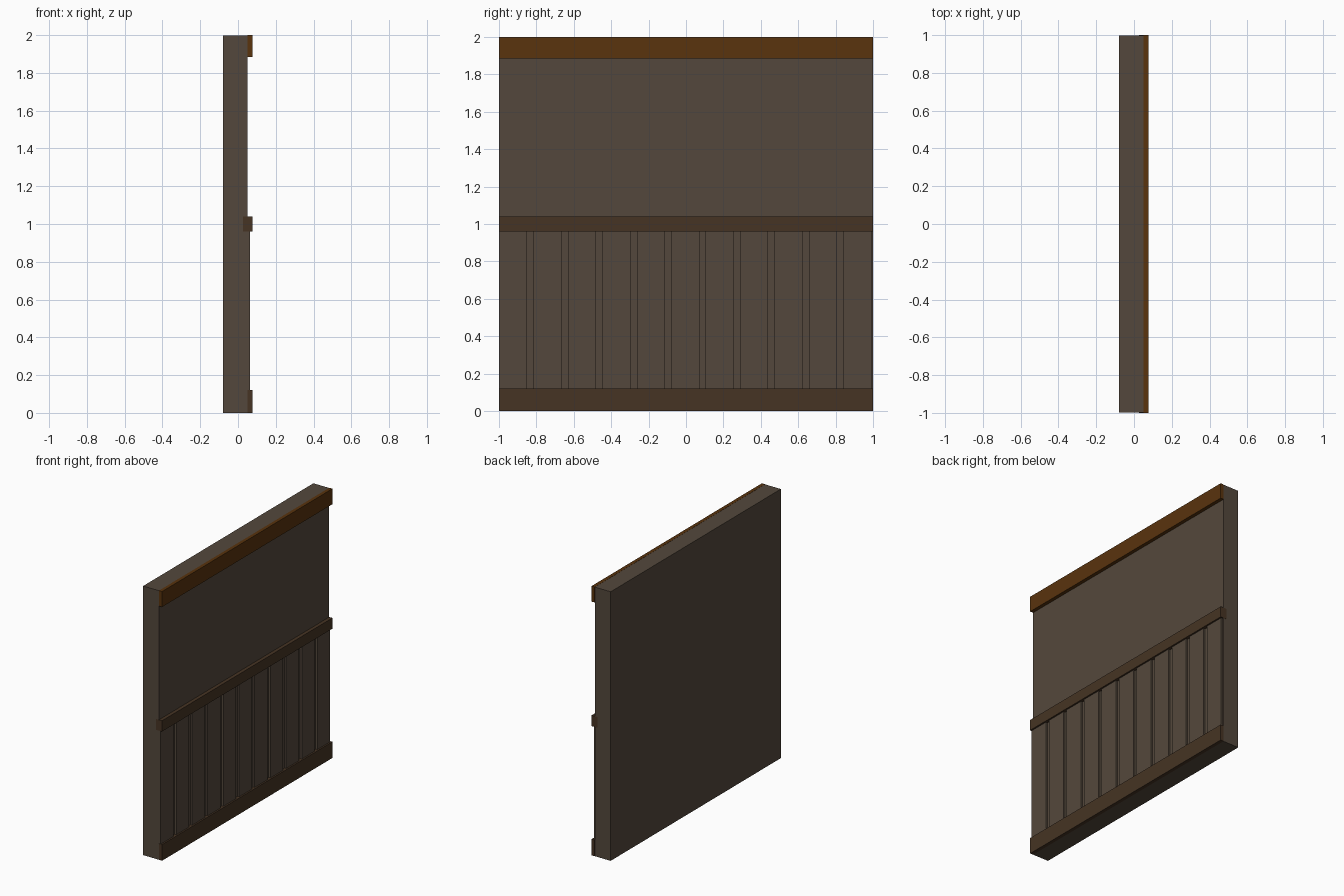
import bpy
import bmesh

if "Cube" in bpy.data.objects:
    bpy.data.objects.remove(bpy.data.objects["Cube"])


def material(name, rgb):
    m = bpy.data.materials.new(name)
    m.diffuse_color = (*rgb, 1.0)
    m.use_nodes = True
    m.node_tree.nodes["Principled BSDF"].inputs["Base Color"].default_value = m.diffuse_color
    return m


PLASTER = material("grey_brown", (0.088, 0.064, 0.045))
TRIM = material("dark_wood", (0.061, 0.034, 0.017))
CROWN = material("warm_wood", (0.100, 0.033, 0.004))


def box(name, x, y, z, mat):
    """Axis-aligned box from (min, max) ranges."""
    bm = bmesh.new()
    bmesh.ops.create_cube(bm, size=1)
    for v in bm.verts:
        v.co = [r[0] if c < 0 else r[1] for c, r in zip(v.co, (x, y, z))]
    mesh = bpy.data.meshes.new(name)
    bm.to_mesh(mesh)
    bm.free()
    mesh.materials.append(mat)
    obj = bpy.data.objects.new(name, mesh)
    bpy.context.collection.objects.link(obj)
    return obj


# Wall slab
box("wall", (-0.08, 0.05), (-0.999, 0.999), (0, 1.999), PLASTER)

# Wainscot boards with narrow gaps between them
BOARD, PITCH = 0.15, 0.184
for i in range(11):
    y0 = -0.999 + i * PITCH
    y1 = min(y0 + BOARD, 0.999)
    box(f"wainscot_board_{i + 1}", (0.045, 0.064), (y0, y1), (0.11, 0.97), PLASTER)

# Horizontal mouldings
box("baseboard", (0.05, 0.076), (-1, 1), (0, 0.12), TRIM)
box("chair_rail", (0.026, 0.076), (-1, 1), (0.96, 1.04), TRIM)
box("crown_moulding", (0.05, 0.076), (-1, 1), (1.885, 2.0), CROWN)
